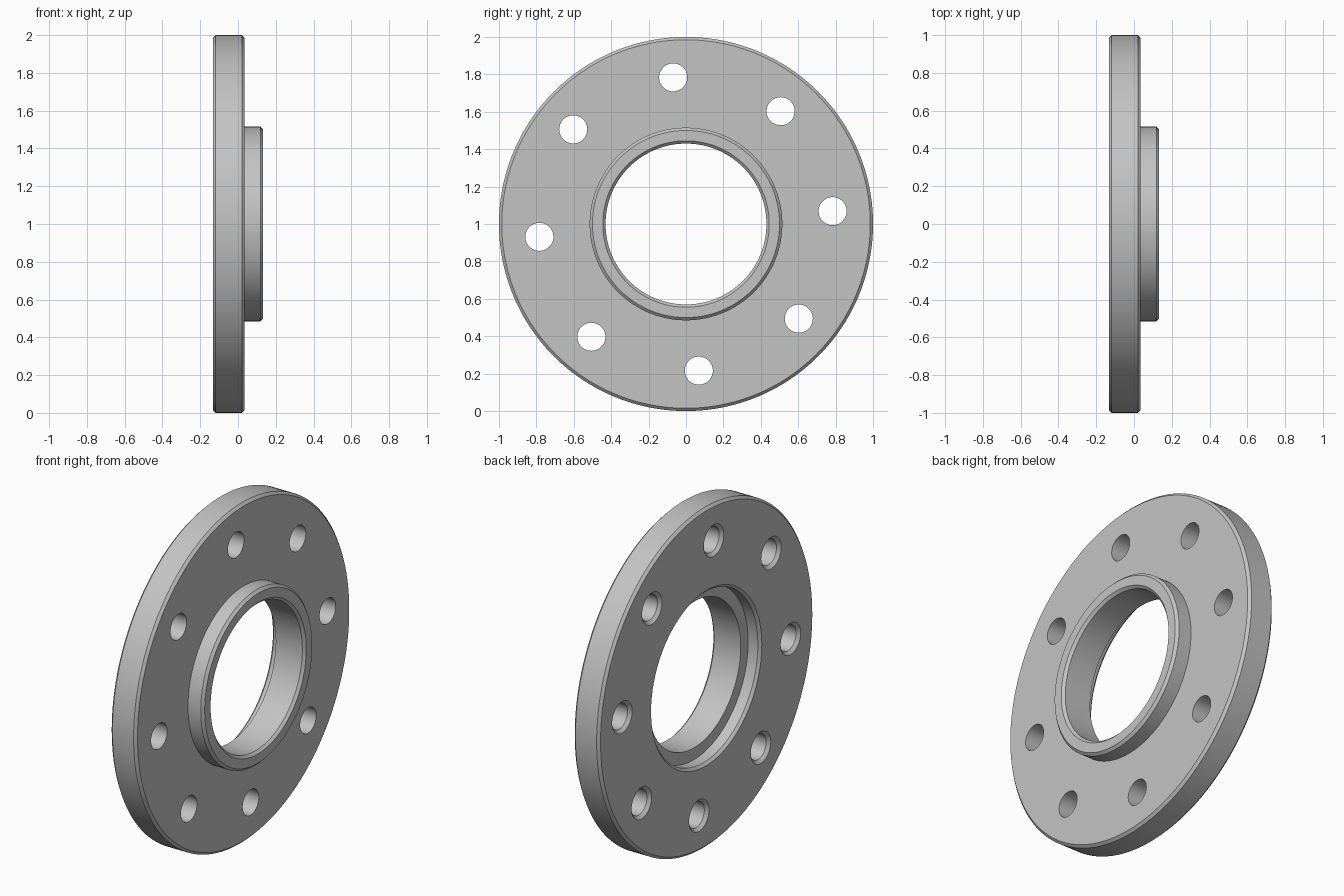
import bpy, bmesh, math
from mathutils import Vector

cube = bpy.data.objects.get("Cube")
if cube:
    bpy.data.objects.remove(cube, do_unlink=True)

# Single grey metal finish
metal = bpy.data.materials.new("grey_metal")
metal.use_nodes = True
GREY = (0.55, 0.55, 0.55, 1.0)
metal.diffuse_color = GREY
metal.node_tree.nodes["Principled BSDF"].inputs["Base Color"].default_value = GREY


def lathe(bm, profile, steps, centre=(0, 0, 0)):
    """Spin a closed (x, radius) profile around the x axis; radius 0 closes to a point."""
    c = Vector(centre)
    rings = []
    for x, r in profile:
        if r == 0:
            rings.append([bm.verts.new(c + Vector((x, 0, 0)))] * steps)
        else:
            rings.append([bm.verts.new(c + Vector((x, r * math.cos(a), r * math.sin(a))))
                          for a in (2 * math.pi * i / steps for i in range(steps))])
    pairs = list(zip(rings, rings[1:]))
    if profile[0][1] > 0:
        pairs.append((rings[-1], rings[0]))
    for p, q in pairs:
        for i in range(steps):
            j = (i + 1) % steps
            bm.faces.new(list(dict.fromkeys((p[i], p[j], q[j], q[i]))))


def make_object(name, bm):
    bmesh.ops.recalc_face_normals(bm, faces=bm.faces)
    mesh = bpy.data.meshes.new(name)
    bm.to_mesh(mesh)
    bm.free()
    mesh.materials.append(metal)
    obj = bpy.data.objects.new(name, mesh)
    bpy.context.collection.objects.link(obj)
    return obj


# Main dimensions
BACK, FACE, TIP = -0.133, 0.035, 0.133
BORE, HUB, RIM, C = 0.43, 0.515, 1.0, 0.015
RECESS, FLOOR = 0.50, -0.055

# Flange ring: chamfered rim, raised hub on one side, stepped recess on the other
bm = bmesh.new()
lathe(bm, [
    (BACK, HUB), (BACK, RIM - C), (BACK + C, RIM), (FACE - C, RIM), (FACE, RIM - C),
    (FACE, HUB), (TIP - C, HUB), (TIP, HUB - C), (TIP, BORE + C), (TIP - C, BORE),
    (FLOOR, BORE), (FLOOR, RECESS), (BACK + C, RECESS),
], 160, (0, 0, 1))
flange = make_object("flange_ring", bm)

# Eight bolt holes, countersunk on the recessed side
bm = bmesh.new()
HOLE, SINK, CIRCLE = 0.075, 0.018, 0.787
for k in range(8):
    a = math.radians(5 + 45 * k)
    lathe(bm, [
        (BACK - 0.05, 0), (BACK - 0.05, HOLE + SINK), (BACK, HOLE + SINK),
        (BACK + SINK, HOLE), (FACE + 0.05, HOLE), (FACE + 0.05, 0),
    ], 48, (0, CIRCLE * math.cos(a), 1 + CIRCLE * math.sin(a)))
cutter = make_object("bolt_hole_cutter", bm)
cutter.hide_render = True

cut = flange.modifiers.new("bolt_holes", 'BOOLEAN')
cut.operation = 'DIFFERENCE'
cut.solver = 'EXACT'
cut.object = cutter

bpy.ops.object.select_all(action='DESELECT')
bpy.context.view_layer.objects.active = flange
flange.select_set(True)
bpy.ops.object.modifier_apply(modifier=cut.name)
bpy.data.objects.remove(cutter, do_unlink=True)

# Smooth round walls, crisp chamfer edges
bpy.ops.object.shade_smooth_by_angle(angle=math.radians(30))
